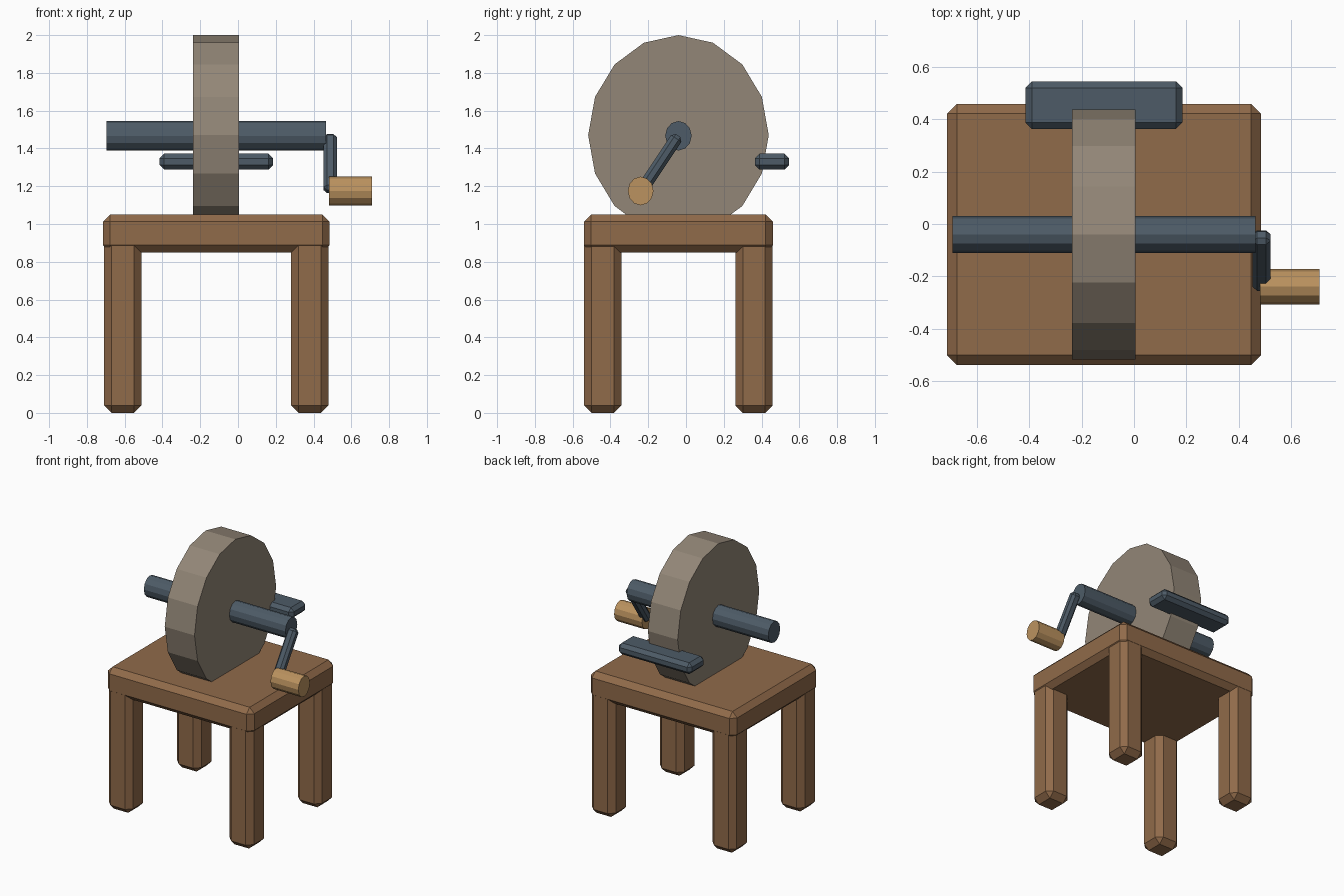
import bpy, bmesh
from math import atan2, pi
from mathutils import Matrix

if "Cube" in bpy.data.objects:
    bpy.data.objects.remove(bpy.data.objects["Cube"])


def material(name, rgb):
    m = bpy.data.materials.new(name)
    m.diffuse_color = (*rgb, 1)
    m.use_nodes = True
    m.node_tree.nodes["Principled BSDF"].inputs["Base Color"].default_value = m.diffuse_color
    return m


WOOD = material("wood", (0.28, 0.145, 0.068))
IRON = material("iron", (0.075, 0.105, 0.135))
STONE = material("stone", (0.29, 0.24, 0.185))
GRIP = material("light_wood", (0.50, 0.29, 0.115))


def finish(name, bm, loc, mat):
    me = bpy.data.meshes.new(name)
    bm.to_mesh(me)
    bm.free()
    me.materials.append(mat)
    ob = bpy.data.objects.new(name, me)
    ob.location = loc
    bpy.context.collection.objects.link(ob)
    return ob


def box(name, loc, size, bevel, mat, rot_x=0):
    """Chamfered box."""
    bm = bmesh.new()
    bmesh.ops.create_cube(bm, size=1, matrix=Matrix.Diagonal((*size, 1)))
    bmesh.ops.bevel(bm, geom=bm.edges[:], offset=bevel, segments=1,
                    affect='EDGES', profile=0.5)
    ob = finish(name, bm, loc, mat)
    ob.rotation_euler.x = rot_x
    return ob


def drum(name, x0, x1, y, z, ry, rz, sides, mat):
    """Slightly oval cylinder lying along x."""
    bm = bmesh.new()
    mx = Matrix.Diagonal((1, ry, rz, 1)) @ Matrix.Rotation(pi / 2, 4, 'Y')
    bmesh.ops.create_cone(bm, cap_ends=True, segments=sides, radius1=1,
                          radius2=1, depth=x1 - x0, matrix=mx)
    return finish(name, bm, ((x0 + x1) / 2, y, z), mat)


CX, CY = -0.115, -0.04

# Bench: top and four legs
box("bench_top", (CX, CY, 0.95), (1.2, 1.0, 0.2), 0.038, WOOD)
for sx, side in ((-1, "left"), (1, "right")):
    for sy, end in ((-1, "front"), (1, "back")):
        box(f"{end}_{side}_leg", (CX + sx * 0.495, CY + sy * 0.4, 0.475),
            (0.198, 0.198, 0.95), 0.04, WOOD)

# Grinding wheel on its axle
drum("grinding_wheel", -0.238, 0.006, CY, 1.47, 0.478, 0.53, 16, STONE)
drum("axle", -0.695, 0.465, CY, 1.467, 0.07, 0.078, 12, IRON)

# Crank arm and hand grip
box("crank_arm", (0.488, -0.14, 1.32), (0.07, 0.065, 0.355), 0.018, IRON,
    rot_x=-atan2(0.2, 0.3))
drum("crank_grip", 0.482, 0.71, -0.24, 1.175, 0.068, 0.076, 12, GRIP)

# Tool rest behind the wheel
box("tool_rest", (CX, 0.455, 1.33), (0.602, 0.182, 0.084), 0.025, IRON)
